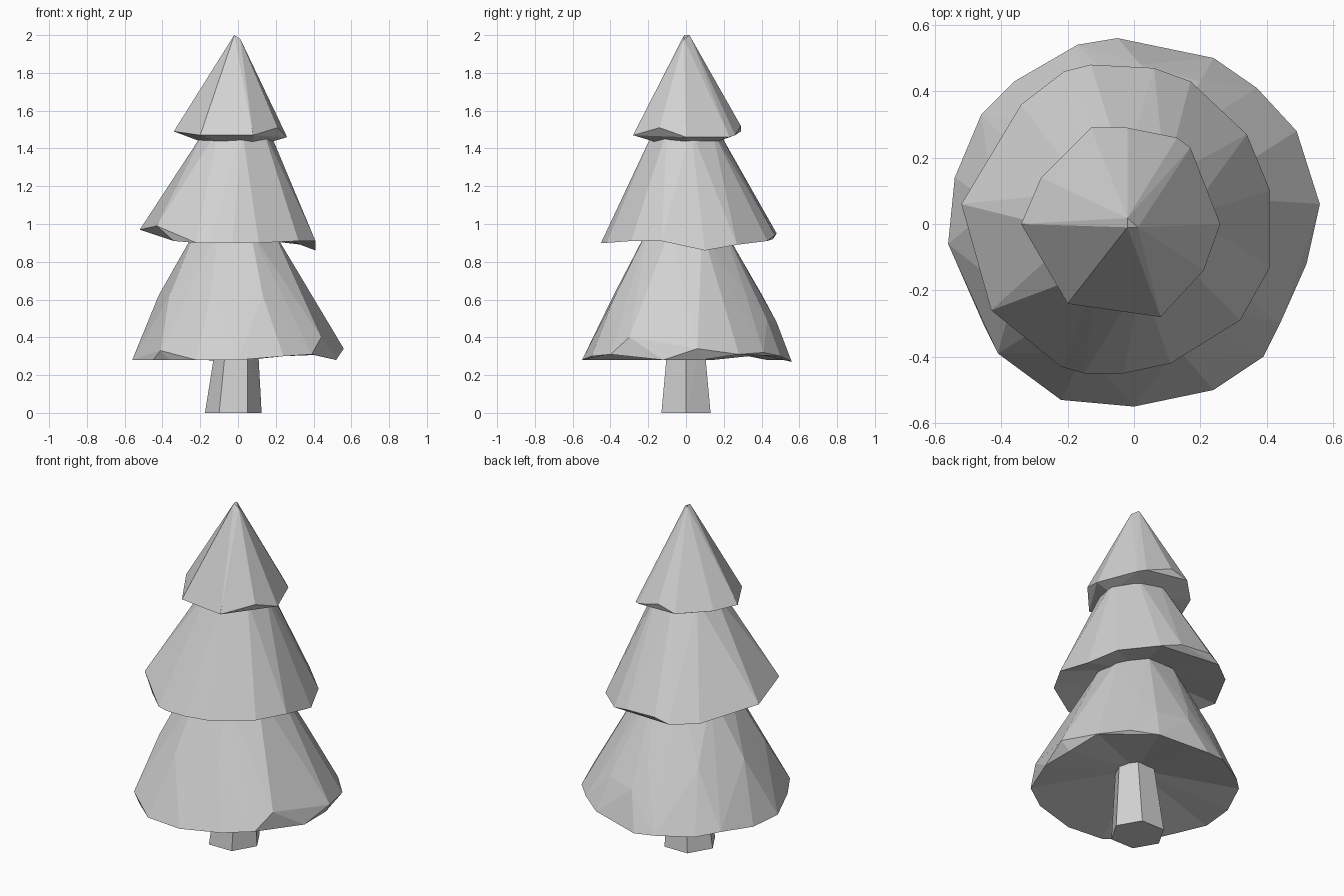
import bpy
import bmesh
from math import cos, sin, tau
from mathutils import Vector

default_cube = bpy.data.objects.get("Cube")
if default_cube:
    bpy.data.objects.remove(default_cube, do_unlink=True)

# One plain colour for the whole tree
grey = bpy.data.materials.new("light grey")
grey.use_nodes = True
grey.diffuse_color = (0.64, 0.64, 0.64, 1)
shader = next(n for n in grey.node_tree.nodes if n.type == 'BSDF_PRINCIPLED')
shader.inputs["Base Color"].default_value = grey.diffuse_color


def ring(sides, radius, height, turn=0.0, center_x=0.0):
    """Regular polygon of points at one height."""
    points = []
    for i in range(sides):
        angle = tau * (i + turn) / sides
        points.append(Vector((center_x + radius * cos(angle),
                              radius * sin(angle), height)))
    return points


def rim(hundredths):
    """Uneven hem of a branch tier, written in hundredths of a unit."""
    return [Vector(point) / 100 for point in hundredths]


def hollow_underside(bm, peak_height):
    """Replace the flat underside by a shallow cone rising to the middle."""
    bm.normal_update()
    flat = [face for face in bm.faces if face.normal.z < -0.8]
    bmesh.ops.delete(bm, geom=flat, context='FACES')
    hem = [edge for edge in bm.edges if edge.is_boundary]
    peak = bm.verts.new((-0.015, 0, peak_height))
    for edge in hem:
        bm.faces.new((*edge.verts, peak))


def faceted_solid(name, points, peak_height=None):
    """Wrap the points in a flat-sided solid, hollowed below if asked."""
    bm = bmesh.new()
    for point in points:
        bm.verts.new(point)
    hull = bmesh.ops.convex_hull(bm, input=bm.verts[:])
    loose = {item for item in hull["geom_interior"] + hull["geom_unused"]
             if isinstance(item, bmesh.types.BMVert)}
    bmesh.ops.delete(bm, geom=list(loose), context='VERTS')
    bmesh.ops.recalc_face_normals(bm, faces=bm.faces[:])
    if peak_height is not None:
        hollow_underside(bm, peak_height)
        bmesh.ops.recalc_face_normals(bm, faces=bm.faces[:])
    mesh = bpy.data.meshes.new(name)
    bm.to_mesh(mesh)
    bm.free()
    mesh.materials.append(grey)
    bpy.context.collection.objects.link(bpy.data.objects.new(name, mesh))


# Trunk: six-sided, tapering up into the hollow of the lowest branches
trunk_points = []
for height, half_width, half_flat, half_depth, shift in (
        (0, 0.15, 0.075, 0.13, -0.025),
        (0.42, 0.105, 0.055, 0.092, -0.003)):
    for side in (-1, 1):
        trunk_points.append(Vector((shift + side * half_width, 0, height)))
        for depth in (-half_depth, half_depth):
            trunk_points.append(Vector((shift + side * half_flat, depth, height)))
faceted_solid("trunk", trunk_points)

# Lower branches: widest tier with a bulging waist
lower_rim = rim([
    (-5, 56, 27), (24, 50, 30), (37, 41, 32), (49, 28, 31), (56, 6, 34),
    (52, 8, 28), (52, -12, 28), (44, -30, 40), (39, -40, 31), (24, -50, 30),
    (0, -55, 28), (-22, -53, 28), (-36, -41, 28), (-41, -39, 33),
    (-45, -31, 28), (-56, -6, 28), (-54, 14, 28), (-46, 33, 30),
    (-36, 43, 28), (-17, 54, 28)])
lower_waist = ring(9, 0.405, 0.62, turn=0.3, center_x=-0.02)
lower_bulge = rim([(2, 48, 48), (20, 43, 49)])
lower_top = ring(8, 0.22, 0.97, turn=0.5, center_x=-0.02)
faceted_solid("lower_branches",
              lower_rim + lower_waist + lower_bulge + lower_top, 0.4)

# Middle branches: hem dips on the left side and lifts on the right
middle_rim = rim([
    (-13, 48, 95), (6, 47, 94), (17, 43, 91), (34, 27, 89), (41, 10, 86),
    (41, -13, 91), (32, -29, 91), (11, -42, 90), (-3, -45, 90),
    (-15, -45, 90), (-22, -43, 90), (-34, -32, 91), (-43, -26, 99),
    (-52, 6, 97), (-34, 36, 92), (-21, 46, 92)])
middle_top = ring(8, 0.17, 1.5, turn=0.2, center_x=-0.005)
faceted_solid("middle_branches", middle_rim + middle_top, 1.02)

# Upper branches: pointed tip above a shallow tucked-in underside
upper_rim = rim([
    (-13, 29, 149), (-2, 29, 152), (13, 26, 147), (17, 23, 146),
    (26, 0, 146), (21, -14, 151), (8, -28, 147), (-20, -24, 147),
    (-34, 0, 149), (-28, 14, 149)])
upper_under = ring(6, 0.17, 1.43, center_x=-0.01)
tip = [Vector((-0.02, 0.018, 2)), Vector((-0.02, -0.01, 2)),
       Vector((0.012, -0.01, 1.98))]
faceted_solid("upper_branches", upper_rim + upper_under + tip)
